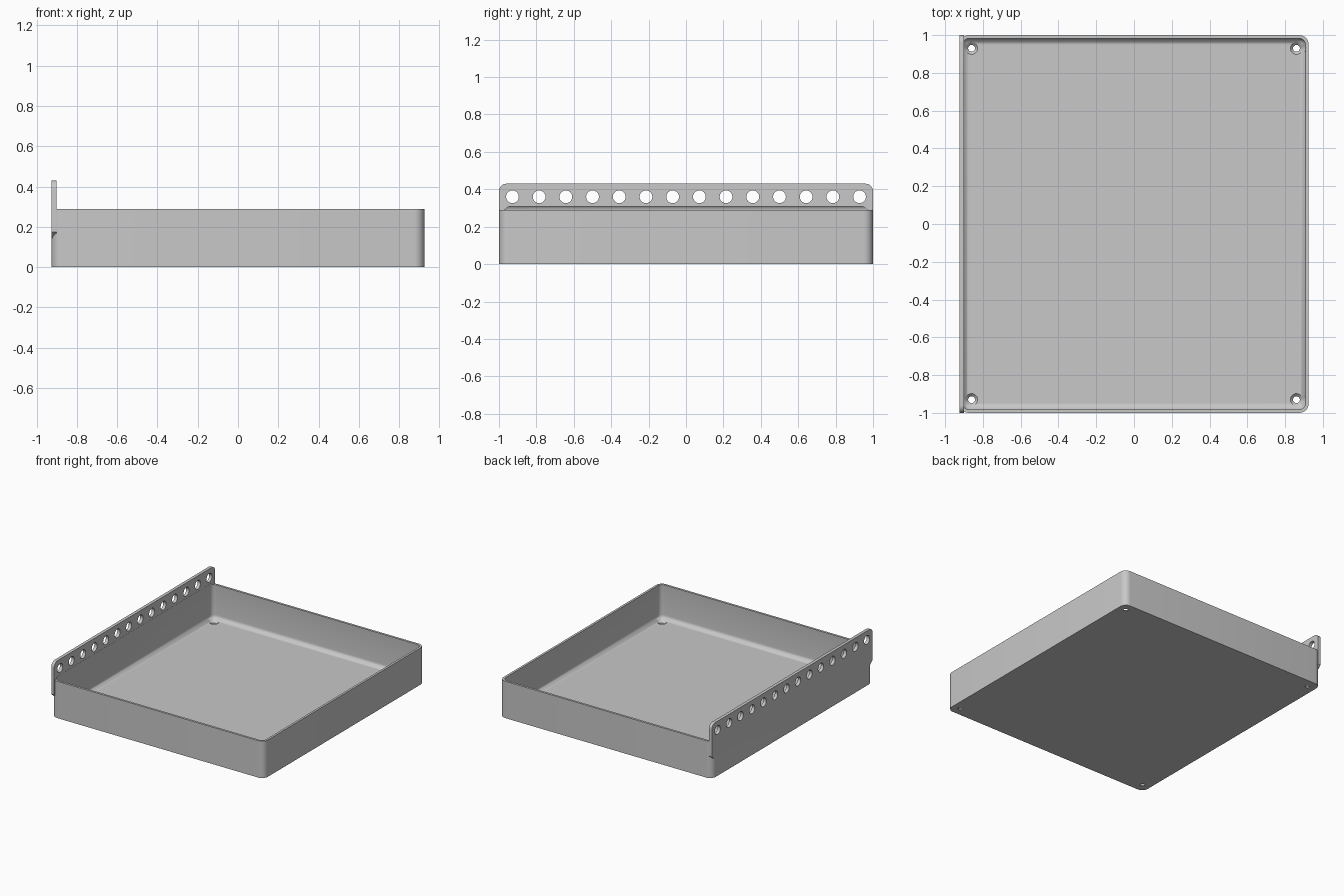
import bpy, bmesh, math
from mathutils import Matrix

cube = bpy.data.objects.get("Cube")
if cube:
    bpy.data.objects.remove(cube, do_unlink=True)

grey = bpy.data.materials.new("plain grey")
grey.use_nodes = True
grey.diffuse_color = (0.58, 0.58, 0.58, 1)
grey.node_tree.nodes["Principled BSDF"].inputs["Base Color"].default_value = grey.diffuse_color


def finish(bm, name):
    bmesh.ops.recalc_face_normals(bm, faces=bm.faces)
    mesh = bpy.data.meshes.new(name)
    bm.to_mesh(mesh)
    bm.free()
    mesh.materials.append(grey)
    obj = bpy.data.objects.new(name, mesh)
    bpy.context.collection.objects.link(obj)
    return obj


def box(name, low, high, radius, rounded):
    """Box whose edges picked by the rule 'rounded' get a fillet."""
    bm = bmesh.new()
    bmesh.ops.create_cube(bm, size=1)
    for v in bm.verts:
        v.co = [a + (c + 0.5) * (b - a) for a, b, c in zip(low, high, v.co)]
    edges = [e for e in bm.edges if rounded(*e.verts)]
    bmesh.ops.bevel(bm, geom=edges, offset=radius, segments=8, profile=0.5, affect='EDGES')
    return finish(bm, name)


def add_cone(bm, r1, r2, depth, matrix):
    bmesh.ops.create_cone(bm, cap_ends=True, segments=32, radius1=r1, radius2=r2,
                          depth=depth, matrix=matrix)


def combine(target, other, operation):
    mod = target.modifiers.new(operation, 'BOOLEAN')
    mod.operation = operation
    mod.solver = 'EXACT'
    mod.object = other
    bpy.context.view_layer.objects.active = target
    bpy.ops.object.modifier_apply(modifier=mod.name)
    bpy.data.objects.remove(other, do_unlink=True)


def upright(a, b):
    return abs(a.co.z - b.co.z) > 0.1


# Tray block with rounded upright corners
tray = box("tray", (-0.925, -1, 0), (0.925, 1, 0.29), 0.05, upright)

# Mounting rail: round top corners, sloped bottom corners
half = [(0.96, 0.14), (1, 0.175)]
for i in range(9):
    a = math.radians(90 * i / 8)
    half.append((0.96 + 0.04 * math.cos(a), 0.39 + 0.04 * math.sin(a)))
profile = half + [(-y, z) for y, z in reversed(half)]
bm = bmesh.new()
face = bm.faces.new([bm.verts.new((-0.925, y, z)) for y, z in profile])
side = bmesh.ops.extrude_face_region(bm, geom=[face])["geom"]
bmesh.ops.translate(bm, vec=(0.025, 0, 0),
                    verts=[g for g in side if isinstance(g, bmesh.types.BMVert)])
rail = finish(bm, "mounting_rail")
combine(tray, rail, 'UNION')

# Hollow inside with fillets, reaching up into the rail
hollow = box("hollow", (-0.908, -0.983, 0.02), (0.908, 0.983, 0.32), 0.035,
             lambda a, b: True)
combine(tray, hollow, 'DIFFERENCE')

# Row of holes along the rail
bm = bmesh.new()
for i in range(14):
    y = -0.928 + i * 1.856 / 13
    add_cone(bm, 0.034, 0.034, 0.2,
             Matrix.Translation((-0.912, y, 0.36)) @ Matrix.Rotation(math.pi / 2, 4, 'Y'))
combine(tray, finish(bm, "rail_holes"), 'DIFFERENCE')

# Screw holes through the floor corners, then their countersinks
for name, r1, r2, depth, z in (("screw_holes", 0.018, 0.018, 0.1, 0),
                               ("countersinks", 0.018, 0.052, 0.034, 0.023)):
    bm = bmesh.new()
    for x in (-0.86, 0.86):
        for y in (-0.93, 0.93):
            add_cone(bm, r1, r2, depth, Matrix.Translation((x, y, z)))
    combine(tray, finish(bm, name), 'DIFFERENCE')

# Smooth fillets, sharp edges
bpy.ops.object.select_all(action='DESELECT')
tray.select_set(True)
bpy.context.view_layer.objects.active = tray
bpy.ops.object.shade_smooth_by_angle(angle=math.radians(30))
